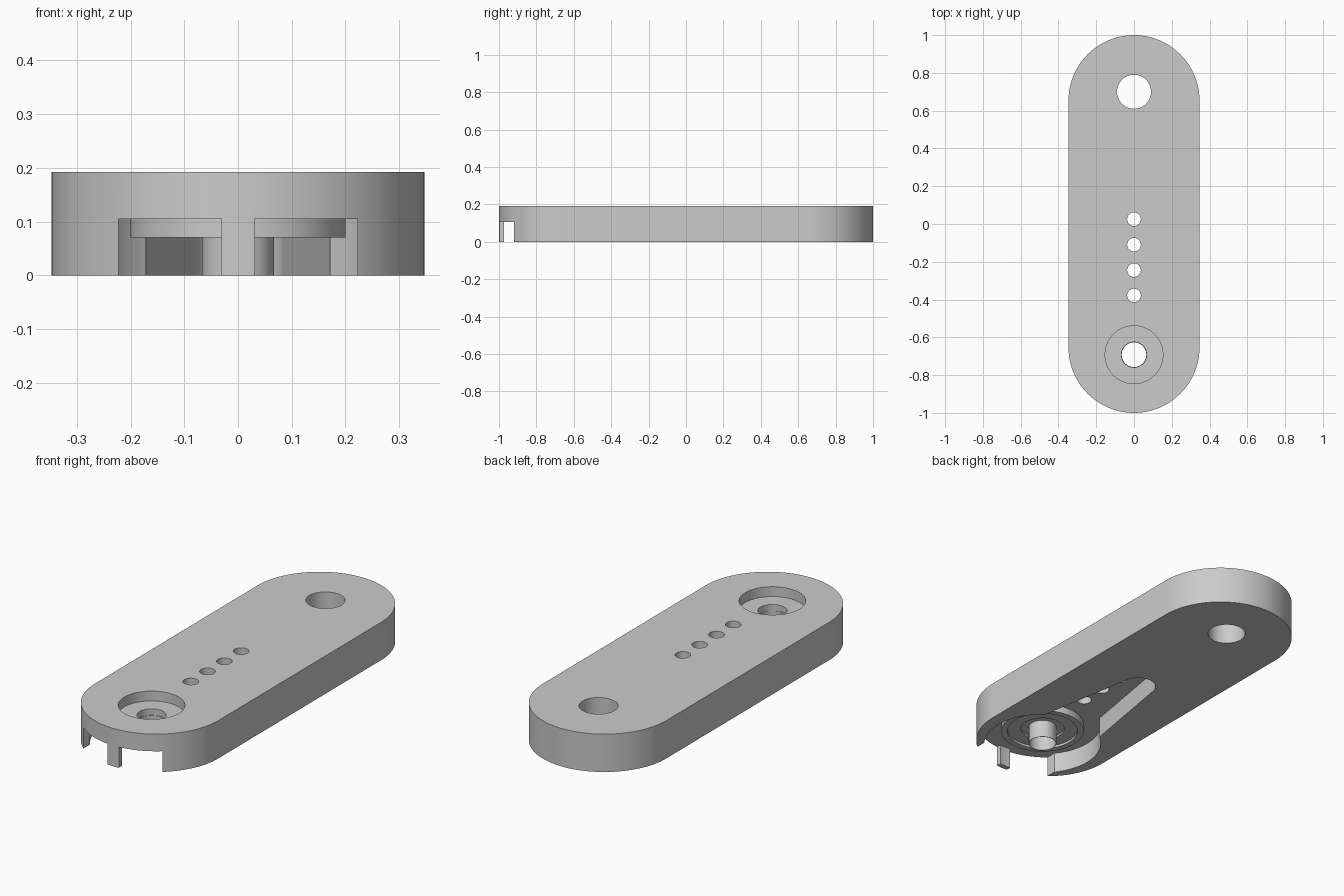
import bpy, bmesh, math
from mathutils import Vector

if "Cube" in bpy.data.objects:
    bpy.data.objects.remove(bpy.data.objects["Cube"])

HEIGHT = 0.192      # arm thickness
POCKET = 0.105      # depth of the underside pocket
HUB_Y = -0.692      # centre of the hub

grey = bpy.data.materials.new("plain grey")
grey.use_nodes = True
grey.diffuse_color = (0.6, 0.6, 0.6, 1)
grey.node_tree.nodes["Principled BSDF"].inputs["Base Color"].default_value = (0.6, 0.6, 0.6, 1)


def add_object(name, bm):
    bmesh.ops.recalc_face_normals(bm, faces=bm.faces)
    mesh = bpy.data.meshes.new(name)
    bm.to_mesh(mesh)
    bm.free()
    mesh.materials.append(grey)
    obj = bpy.data.objects.new(name, mesh)
    bpy.context.collection.objects.link(obj)
    return obj


def prism(name, outline, z0, z1):
    """Extrude a flat outline from z0 to z1."""
    bm = bmesh.new()
    face = bm.faces.new([bm.verts.new((x, y, z0)) for x, y in outline])
    top = bmesh.ops.extrude_face_region(bm, geom=[face])["geom"]
    bmesh.ops.translate(bm, vec=(0, 0, z1 - z0),
                        verts=[v for v in top if isinstance(v, bmesh.types.BMVert)])
    return add_object(name, bm)


def arc(y, r, start, end, steps):
    return [(r * math.cos(a), y + r * math.sin(a))
            for a in (start + (end - start) * i / steps for i in range(steps + 1))]


def capsule(y0, r0, y1, r1, steps=48):
    """Outline around two circles on the y axis, joined by their tangents."""
    t = math.asin((r0 - r1) / (y1 - y0))
    return (arc(y1, r1, t, math.pi - t, steps)
            + arc(y0, r0, math.pi - t, 2 * math.pi + t, steps))


def circle(y, r, steps=64):
    return arc(y, r, 0, 2 * math.pi, steps)[:-1]


def lathe(name, profile, steps=96):
    """Revolve a closed (radius, z) loop around the hub axis."""
    bm = bmesh.new()
    verts = [bm.verts.new((r, HUB_Y, z)) for r, z in profile]
    edges = [bm.edges.new((v, verts[i - 1])) for i, v in enumerate(verts)]
    bmesh.ops.spin(bm, geom=verts + edges, cent=(0, HUB_Y, 0), axis=(0, 0, 1),
                   angle=2 * math.pi, steps=steps, use_duplicate=False)
    bmesh.ops.remove_doubles(bm, verts=bm.verts, dist=1e-5)
    return add_object(name, bm)


# Main arm with rounded ends
arm = prism("arm_body", capsule(-0.653, 0.347, 0.653, 0.347), 0, HEIGHT)

# Underside pocket: round hub end and tapered lever slot
cutters = [
    prism("hub_pocket_cutter", circle(HUB_Y, 0.283, 96), -0.1, POCKET),
    prism("lever_slot_cutter", capsule(HUB_Y, 0.207, 0.03, 0.085), -0.1, POCKET),
]
# Two notches in the front wall, leaving a thin post between them
for side in (-1, 1):
    x0, x1 = sorted((side * 0.031, side * 0.222))
    cutters.append(prism("wall_notch_cutter",
                         [(x0, -1.1), (x1, -1.1), (x1, -0.862), (x0, -0.862)], -0.1, POCKET))
# Hub counterbore, hub hole, pivot hole and row of adjustment holes
cutters.append(prism("counterbore_cutter", circle(HUB_Y, 0.153), 0.142, 0.3))
holes = [(HUB_Y, 0.067), (0.70, 0.09)] + [(0.025 - 0.1345 * i, 0.036) for i in range(4)]
for y, r in holes:
    cutters.append(prism("hole_cutter", circle(y, r), -0.2, 0.4))

bpy.ops.object.select_all(action='DESELECT')
bpy.context.view_layer.objects.active = arm
arm.select_set(True)
for cutter in cutters:
    cutter.hide_render = True
    mod = arm.modifiers.new("cut", 'BOOLEAN')
    mod.operation = 'DIFFERENCE'
    mod.solver = 'EXACT'
    mod.object = cutter
    bpy.ops.object.modifier_apply(modifier=mod.name)
    bpy.data.objects.remove(cutter)

# Stepped boss hanging from the pocket ceiling
boss = lathe("hub_boss", [(0.067, 0.11), (0.2, 0.11), (0.2, 0.07), (0.17, 0.07), (0.17, 0.082),
                          (0.105, 0.082), (0.105, 0.092), (0.067, 0.092)])
# Thin sleeve around the hub hole
sleeve = lathe("hub_sleeve", [(0.065, 0), (0.067, 0), (0.067, 0.11), (0.065, 0.11)], 64)

# Smooth round walls, sharp rims
for obj in (arm, boss, sleeve):
    bpy.ops.object.select_all(action='DESELECT')
    bpy.context.view_layer.objects.active = obj
    obj.select_set(True)
    bpy.ops.object.shade_smooth_by_angle(angle=math.radians(30))
